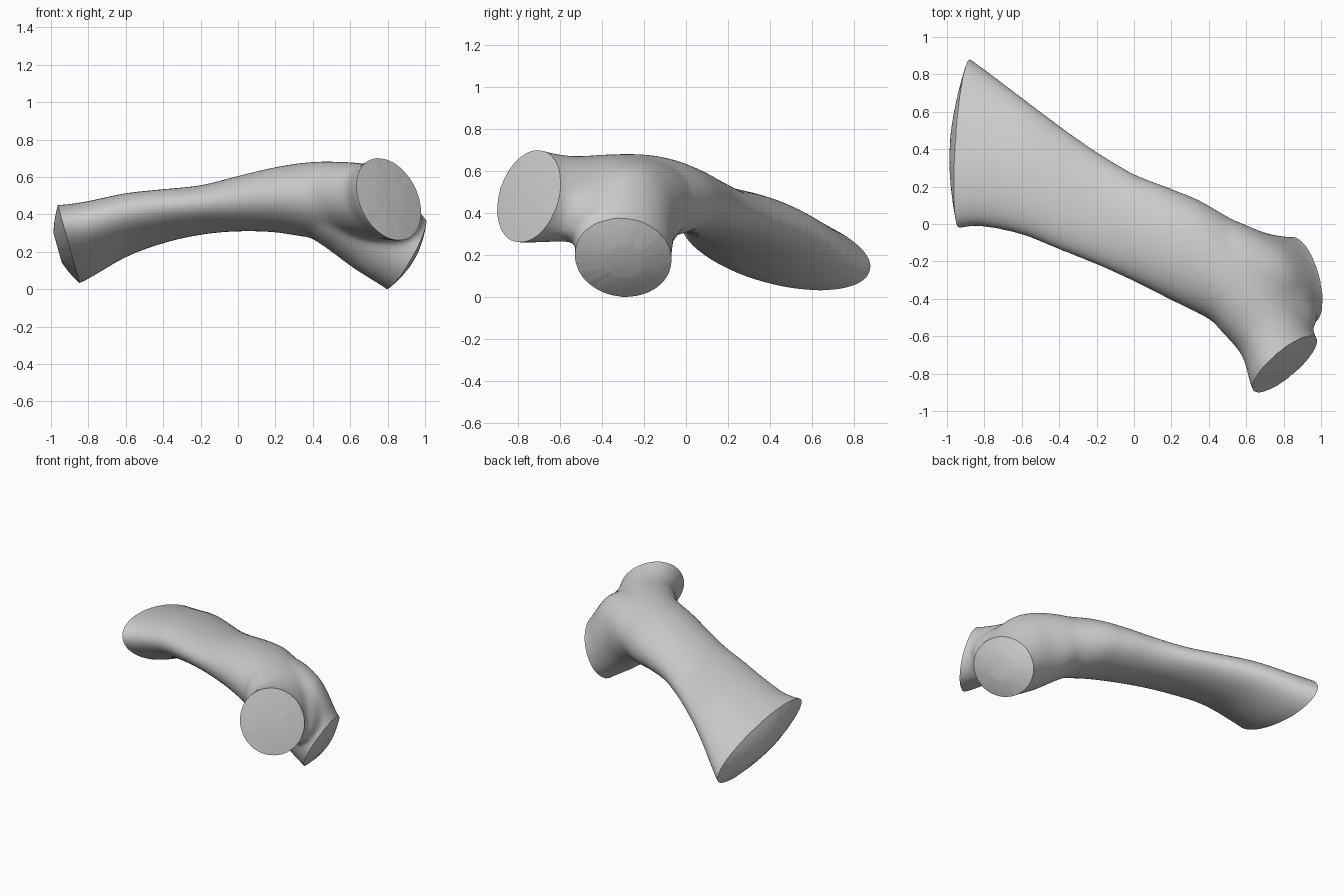
import bpy, bmesh, math
from mathutils import Vector as V

if "Cube" in bpy.data.objects:
    bpy.data.objects.remove(bpy.data.objects["Cube"])

SIDES, STEPS = 40, 8


def spline(p0, p1, p2, p3, t):
    return 0.5 * (2 * p1 + (p2 - p0) * t + (2 * p0 - 5 * p1 + 4 * p2 - p3) * t * t
                  + (3 * p1 - p0 - 3 * p2 + p3) * t ** 3)


def loft(bm, sections):
    """Skin smooth elliptical sections: (centre, half axis a, half axis b)."""
    s = [[V(v) for v in sec] for sec in sections]
    rows = []
    for i in range(len(s) - 1):
        q = [s[max(i - 1, 0)], s[i], s[i + 1], s[min(i + 2, len(s) - 1)]]
        for k in range(STEPS):
            rows.append([spline(*[r[j] for r in q], k / STEPS) for j in range(3)])
    rows.append(s[-1])
    rings = []
    for c, a, b in rows:
        rings.append([bm.verts.new(c + a * math.cos(2 * math.pi * n / SIDES)
                                   + b * math.sin(2 * math.pi * n / SIDES))
                      for n in range(SIDES)])
    for r0, r1 in zip(rings, rings[1:]):
        for n in range(SIDES):
            m = (n + 1) % SIDES
            bm.faces.new((r0[n], r0[m], r1[m], r1[n]))
    bm.faces.new(rings[0][::-1])
    bm.faces.new(rings[-1])


def cut_end(bm, point, normal, height):
    """Cut an end flat, then raise a shallow dome on the cut."""
    p, n = V(point), V(normal).normalized()
    bmesh.ops.bisect_plane(bm, geom=bm.verts[:] + bm.edges[:] + bm.faces[:], dist=0.002,
                           plane_co=p, plane_no=n, clear_outer=True)
    rim = [e for e in bm.edges if e.is_boundary]
    bmesh.ops.remove_doubles(bm, verts=list({v for e in rim for v in e.verts}), dist=0.007)
    rim = [e for e in bm.edges if e.is_boundary]
    verts = {v for e in rim for v in e.verts}
    mid = sum((v.co for v in verts), V()) / len(verts)
    old, inner = 1.0, []
    for f in (0.93, 0.82, 0.65, 0.45, 0.22):
        ext = bmesh.ops.extrude_edge_only(bm, edges=rim)["geom"]
        rim = [g for g in ext if isinstance(g, bmesh.types.BMEdge)]
        rise = height * (old * old - f * f)
        for v in (g for g in ext if isinstance(g, bmesh.types.BMVert)):
            flat = v.co - mid
            along = n * flat.dot(n)
            v.co = mid + along + (flat - along) * (f / old) + n * rise
            inner.append(v)
        old = f
    bmesh.ops.holes_fill(bm, edges=rim, sides=0)
    for _ in range(6):
        bmesh.ops.smooth_vert(bm, verts=inner, factor=0.5,
                              use_axis_x=True, use_axis_y=True, use_axis_z=True)


bm = bmesh.new()
# Shaft bending into the front knob: x, centre y, half width, centre z, half height, tilt
shaft = [(-1.10, 0.48, 0.54, 0.185, 0.215, -0.25), (-0.95, 0.452, 0.48, 0.222, 0.195, -0.25),
         (-0.82, 0.415, 0.43, 0.256, 0.185, -0.24), (-0.6, 0.31, 0.37, 0.342, 0.155, -0.20),
         (-0.4, 0.195, 0.335, 0.39, 0.135, -0.16), (-0.2, 0.085, 0.305, 0.423, 0.128, -0.12),
         (0, -0.02, 0.29, 0.457, 0.147, -0.08), (0.2, -0.11, 0.30, 0.478, 0.174, -0.06),
         (0.4, -0.205, 0.305, 0.478, 0.203, -0.05)]
body = [((x, y, z), (0, w, w * t), (0, 0, h)) for x, y, w, z, h, t in shaft]
body += [((0.61, -0.36, 0.475), (0.14, 0.22, -0.02), (-0.02, 0.01, 0.205)),
         ((0.745, -0.58, 0.468), (0.165, 0.13, -0.015), (-0.045, 0.045, 0.205)),
         ((0.805, -0.75, 0.48), (0.172, 0.135, -0.012), (-0.045, 0.05, 0.222)),
         ((0.86, -0.81, 0.505), (0.178, 0.14, -0.012), (-0.046, 0.052, 0.23))]
loft(bm, body)
# Side knob branching off to the right and down
loft(bm, [((0.30, -0.17, 0.47), (0, -0.20, 0), (0.02, 0, 0.13)),
          ((0.50, -0.24, 0.45), (0, -0.27, 0), (0.05, 0, 0.215)),
          ((0.72, -0.28, 0.355), (0.03, -0.235, 0), (0.10, 0, 0.245)),
          ((0.90, -0.30, 0.185), (0.045, -0.232, 0), (0.10, -0.015, 0.188)),
          ((0.98, -0.285, 0.125), (0.047, -0.24, 0), (0.105, -0.015, 0.195))])
# Web filling the corner between the two knobs
loft(bm, [((0.62, -0.22, 0.45), (0.14, 0.08, 0), (0, 0, 0.14)),
          ((0.73, -0.36, 0.43), (0.18, 0.10, 0), (-0.04, 0, 0.20)),
          ((0.82, -0.51, 0.41), (0.15, 0.08, 0), (-0.03, 0, 0.16)),
          ((0.86, -0.60, 0.42), (0.115, 0.07, 0), (-0.03, 0, 0.13))])
bmesh.ops.recalc_face_normals(bm, faces=bm.faces)
mesh = bpy.data.meshes.new("bone")
bm.to_mesh(mesh)
bm.free()
bone = bpy.data.objects.new("bone", mesh)
bpy.context.collection.objects.link(bone)

# Merge the limbs and blend the joint
remesh = bone.modifiers.new("merge", 'REMESH')
remesh.mode, remesh.voxel_size = 'VOXEL', 0.016
blend = bone.modifiers.new("blend", 'SMOOTH')
blend.factor, blend.iterations = 0.5, 24
merged = bone.evaluated_get(bpy.context.evaluated_depsgraph_get())
bm = bmesh.new()
bm.from_mesh(merged.to_mesh())
bone.modifiers.clear()

# Domed joint faces on the wide end, front knob and side knob
cut_end(bm, (-0.885, 0.44, 0.17), (-0.96, 0, -0.27), 0.075)
cut_end(bm, (0.805, -0.75, 0.48), (0.63, -0.71, 0.30), 0.012)
cut_end(bm, (0.895, -0.30, 0.185), (0.873, 0.17, -0.457), 0.05)
bmesh.ops.recalc_face_normals(bm, faces=bm.faces)
bm.to_mesh(mesh)
bm.free()

grey = bpy.data.materials.new("bone grey")
grey.diffuse_color = (0.6, 0.6, 0.6, 1)
grey.use_nodes = True
grey.node_tree.nodes["Principled BSDF"].inputs["Base Color"].default_value = grey.diffuse_color
mesh.materials.clear()
mesh.materials.append(grey)
bpy.context.view_layer.objects.active = bone
bone.select_set(True)
bpy.ops.object.shade_smooth_by_angle(angle=math.radians(40))
